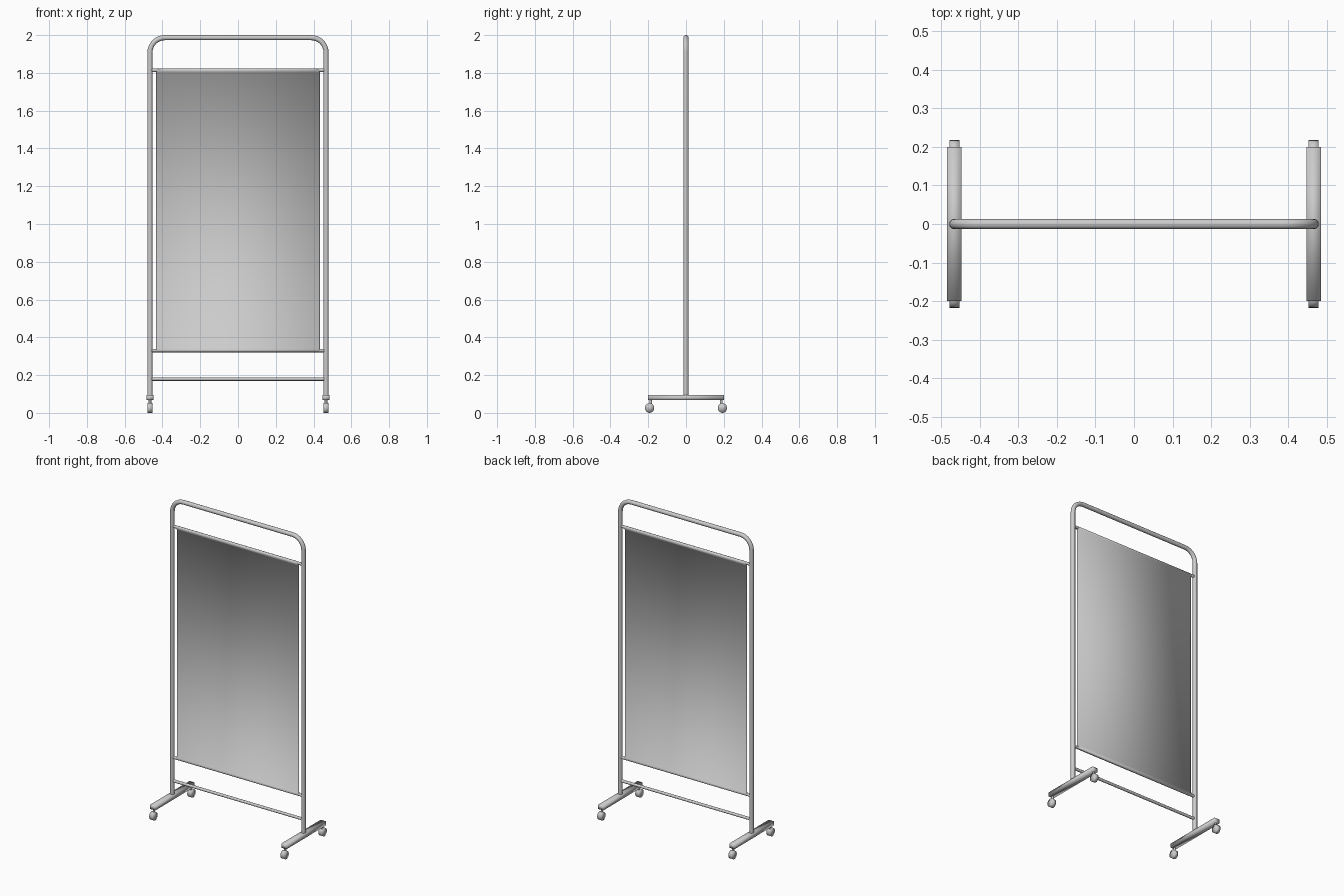
import bpy
import bmesh
import math

if "Cube" in bpy.data.objects:
    bpy.data.objects.remove(bpy.data.objects["Cube"])

POST_X = 0.466
TUBE_R = 0.0135
BAR_R = 0.009


def smooth(obj, angle=None):
    for o in bpy.context.selected_objects:
        o.select_set(False)
    bpy.context.view_layer.objects.active = obj
    obj.select_set(True)
    if angle is None:
        bpy.ops.object.shade_smooth()
    else:
        bpy.ops.object.shade_smooth_by_angle(angle=math.radians(angle))


def box(name, loc, size):
    bpy.ops.mesh.primitive_cube_add(size=1, location=loc)
    o = bpy.context.object
    o.name = name
    o.scale = size
    bpy.ops.object.transform_apply(location=False, rotation=False, scale=True)
    smooth(o)
    return o


def cylinder(name, loc, r, depth, along_x=False, angle=40, sides=20):
    rot = (0, math.pi / 2, 0) if along_x else (0, 0, 0)
    bpy.ops.mesh.primitive_cylinder_add(vertices=sides, radius=r, depth=depth,
                                        location=loc, rotation=rot)
    o = bpy.context.object
    o.name = name
    smooth(o, angle)
    return o


# Bent tube frame: two posts joined by an arched top
bend, top, foot_top = 0.078, 2.0 - TUBE_R, 0.08
path = [(-POST_X, foot_top)]
for side, start in ((-1, 180), (1, 90)):
    for i in range(9):
        a = math.radians(start - i * 90 / 8)
        path.append((side * (POST_X - bend) + bend * math.cos(a),
                     top - bend + bend * math.sin(a)))
path.append((POST_X, foot_top))
curve = bpy.data.curves.new("tube_frame", 'CURVE')
curve.dimensions = '3D'
curve.bevel_depth = TUBE_R
curve.bevel_resolution = 4
curve.use_fill_caps = True
spline = curve.splines.new('POLY')
spline.points.add(len(path) - 1)
for p, (x, z) in zip(spline.points, path):
    p.co = (x, 0, z, 1)
    p.radius = 1
frame = bpy.data.objects.new("tube_frame", curve)
bpy.context.collection.objects.link(frame)
bpy.context.view_layer.objects.active = frame
frame.select_set(True)
bpy.ops.object.convert(target='MESH')
smooth(bpy.context.object, 40)

# Horizontal bars
for name, z in (("lower_bar", 0.179), ("panel_bottom_bar", 0.33),
                ("panel_top_bar", 1.814)):
    cylinder(name, (0, 0, z), BAR_R, 2 * POST_X - 0.01, along_x=True)

# Fabric screen: thin sheet with a sleeve round each bar and thin side hems
mid_z, half_w, hem = 1.072, 0.434, 0.005
quarter = [(0.005, 0.730), (0.0105, 0.7325), (0.0105, 0.743),
           (0.008, 0.748), (0.0, 0.751)]          # (y, height above the middle)
front_up = [(-y, z) for y, z in quarter]
back_down = [(y, z) for y, z in reversed(quarter[:-1])]
half = front_up + back_down
ring = half + [(-y, -z) for y, z in half]
bm = bmesh.new()
columns = [(-half_w, 0), (-half_w + hem, 1), (half_w - hem, 1), (half_w, 0)]
grid = [[bm.verts.new((x, y * k, mid_z + z)) for y, z in ring] for x, k in columns]
n = len(ring)
for a, b in zip(grid, grid[1:]):
    for i in range(n):
        j = (i + 1) % n
        bm.faces.new((a[i], b[i], b[j], a[j]))
bmesh.ops.remove_doubles(bm, verts=bm.verts, dist=1e-5)
bmesh.ops.recalc_face_normals(bm, faces=bm.faces)
mesh = bpy.data.meshes.new("fabric_screen")
bm.to_mesh(mesh)
bm.free()
screen = bpy.data.objects.new("fabric_screen", mesh)
bpy.context.collection.objects.link(screen)
smooth(screen)

# Feet with casters at each end
for side, label in ((-1, "left"), (1, "right")):
    x = side * POST_X
    box(label + "_foot", (x, 0, 0.081), (0.037, 0.4, 0.027))
    for end, pos in ((-1, "front"), (1, "back")):
        tag = label + "_" + pos
        cylinder(tag + "_caster_stem", (x, end * 0.187, 0.06), 0.007, 0.03, sides=12)
        wheel = cylinder(tag + "_caster_wheel", (x, end * 0.193, 0.026), 0.026,
                         0.026, along_x=True, angle=180)
        wheel.scale.y = 0.94
